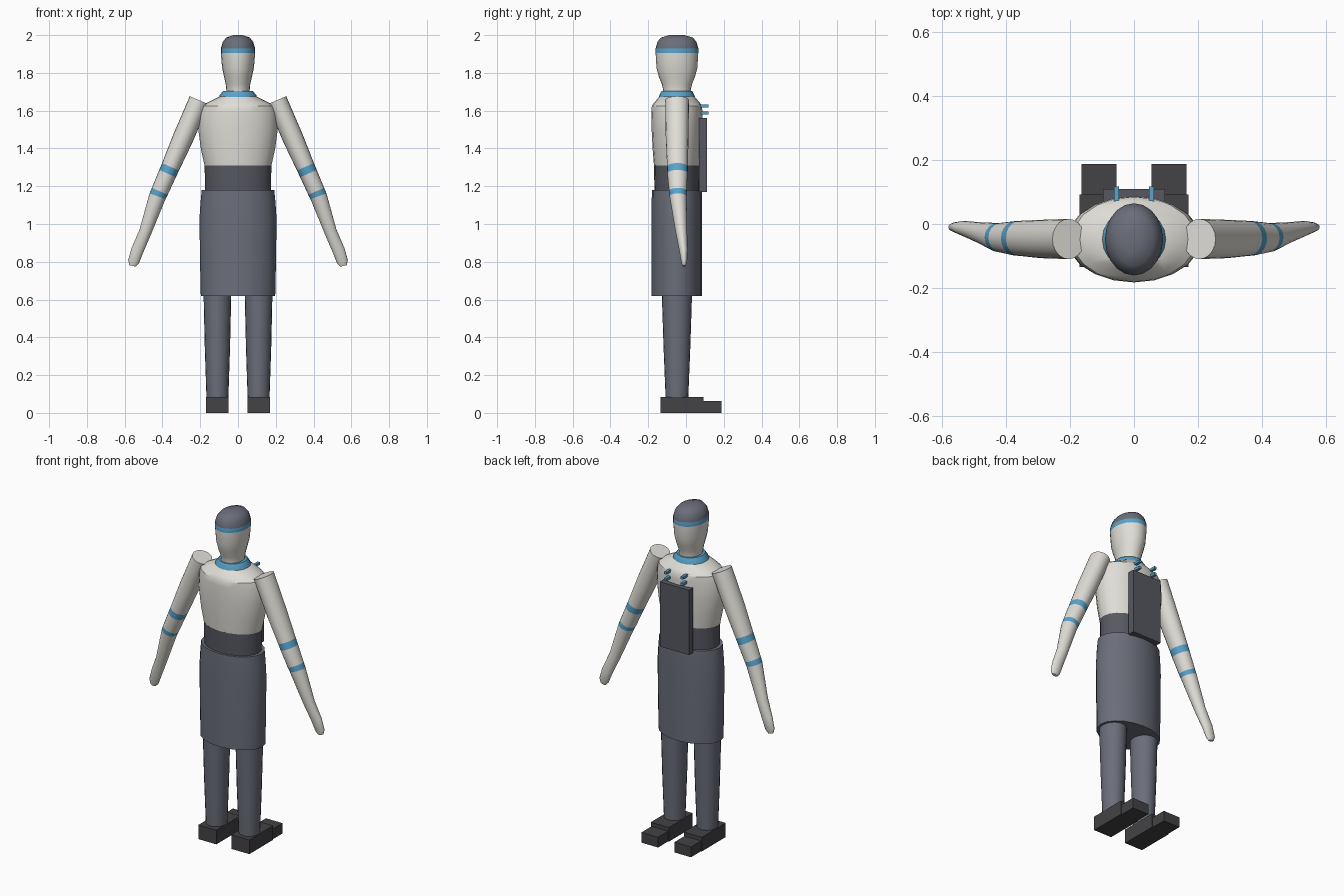
import bpy, bmesh, math
from mathutils import Vector

cube = bpy.data.objects.get("Cube")
if cube:
    bpy.data.objects.remove(cube, do_unlink=True)


def material(name, rgb):
    m = bpy.data.materials.new(name)
    m.use_nodes = True
    m.diffuse_color = (*rgb, 1)
    m.node_tree.nodes["Principled BSDF"].inputs["Base Color"].default_value = (*rgb, 1)
    return m


CREAM = material("cream", (0.75, 0.73, 0.68))
GREY = material("slate grey", (0.147, 0.156, 0.195))
DARK = material("dark grey", (0.095, 0.098, 0.12))
BLACK = material("shoe black", (0.056, 0.056, 0.062))
BLUE = material("trim blue", (0.10, 0.37, 0.60))

CY = -0.048   # depth of the body axis


def finish(name, bm, mats, smooth=True):
    bmesh.ops.recalc_face_normals(bm, faces=bm.faces)
    me = bpy.data.meshes.new(name)
    bm.to_mesh(me)
    bm.free()
    for m in mats:
        me.materials.append(m)
    ob = bpy.data.objects.new(name, me)
    bpy.context.collection.objects.link(ob)
    if smooth:
        bpy.ops.object.select_all(action="DESELECT")
        ob.select_set(True)
        bpy.context.view_layer.objects.active = ob
        bpy.ops.object.shade_smooth_by_angle(angle=math.radians(35))
    return ob


def loft(name, rings, mats, spans=None, tilt=False, segs=20):
    """Skin elliptical rings (x, y, z, width radius, depth radius)."""
    bm = bmesh.new()
    loops = []
    centres = [Vector(r[:3]) for r in rings]
    for i, (x, y, z, rw, rd) in enumerate(rings):
        side = Vector((1, 0, 0))
        if tilt:
            t = centres[min(i + 1, len(rings) - 1)] - centres[max(i - 1, 0)]
            side = Vector((-t.z, 0, t.x)).normalized()
        angles = [2 * math.pi * k / segs for k in range(segs)]
        loops.append([bm.verts.new(centres[i] + side * rw * math.cos(a)
                                   + Vector((0, rd * math.sin(a), 0))) for a in angles])
    for i in range(len(loops) - 1):
        for k in range(segs):
            n = (k + 1) % segs
            f = bm.faces.new((loops[i][k], loops[i][n], loops[i + 1][n], loops[i + 1][k]))
            f.material_index = spans[i] if spans else 0
    for loop, mi in ((loops[0], 0), (loops[-1], -1)):
        f = bm.faces.new(loop)
        f.material_index = spans[mi] if spans else 0
    return finish(name, bm, mats)


def column(name, rows, mats, spans=None):
    """Upright loft from rows of (z, width radius, depth radius, depth centre)."""
    return loft(name, [(0, y, z, rw, rd) for z, rw, rd, y in rows], mats, spans)


def box(name, lo, hi, mat):
    bm = bmesh.new()
    bmesh.ops.create_cube(bm, size=1)
    for v in bm.verts:
        v.co = Vector([(a + b) / 2 + c * (b - a) for a, b, c in zip(lo, hi, v.co)])
    return finish(name, bm, [mat], smooth=False)


# Head with blue headband and grey cap
column("head", [
    (1.66, 0.062, 0.075, CY), (1.71, 0.062, 0.073, CY), (1.74, 0.065, 0.08, CY),
    (1.78, 0.074, 0.096, CY), (1.825, 0.084, 0.108, CY), (1.905, 0.091, 0.113, CY),
    (1.93, 0.091, 0.113, CY), (1.965, 0.08, 0.103, CY), (1.987, 0.062, 0.084, CY),
    (2.0, 0.025, 0.04, CY)],
    [CREAM, BLUE, GREY], [0] * 5 + [1] + [2] * 3)

# Collar
column("collar", [(1.665, 0.102, 0.096, CY), (1.68, 0.098, 0.094, CY),
                  (1.705, 0.078, 0.08, CY)], [BLUE])

# Torso and waistband
column("torso", [
    (1.30, 0.175, 0.121, CY), (1.4, 0.197, 0.129, CY), (1.5, 0.21, 0.134, CY),
    (1.59, 0.206, 0.135, CY), (1.625, 0.195, 0.133, CY), (1.642, 0.165, 0.121, CY),
    (1.675, 0.098, 0.093, CY)], [CREAM])
column("waistband", [(1.15, 0.173, 0.118, CY), (1.31, 0.177, 0.122, CY)], [DARK])

# Skirt
column("skirt", [
    (0.62, 0.197, 0.134, CY), (0.8, 0.201, 0.134, CY), (1.03, 0.204, 0.134, CY),
    (1.12, 0.198, 0.134, CY), (1.18, 0.192, 0.132, CY)], [GREY])

for label, s in (("left", 1), ("right", -1)):
    # Arm with two blue bands, tapering to a flat hand
    arm = [
        (0.205, -0.047, 1.655, 0.055, 0.063), (0.293, -0.047, 1.45, 0.055, 0.06),
        (0.357, -0.045, 1.303, 0.049, 0.055), (0.373, -0.045, 1.267, 0.048, 0.054),
        (0.414, -0.043, 1.173, 0.046, 0.047), (0.426, -0.042, 1.147, 0.045, 0.045),
        (0.49, -0.025, 0.96, 0.033, 0.031), (0.533, -0.013, 0.86, 0.033, 0.023),
        (0.553, -0.01, 0.80, 0.03, 0.016), (0.558, -0.01, 0.778, 0.017, 0.009)]
    loft(label + "_arm", [(s * x, y, z, w, d) for x, y, z, w, d in arm],
         [CREAM, BLUE], [0, 0, 1, 0, 1, 0, 0, 0, 0], tilt=True)

    # Leg
    loft(label + "_leg", [(s * 0.109, CY, 0.08, 0.058, 0.06),
                          (s * 0.109, CY, 0.35, 0.067, 0.071),
                          (s * 0.109, CY, 0.66, 0.074, 0.081)], [GREY])

    # Shoe: tall heel block and lower toe block
    box(label + "_shoe", (s * 0.11 - 0.06, -0.135, 0), (s * 0.11 + 0.06, 0.092, 0.085), BLACK)
    box(label + "_toe", (s * 0.11 - 0.055, 0.08, 0), (s * 0.11 + 0.055, 0.188, 0.062), BLACK)

    # Blue clips above the back panel
    for row, z in (("lower", 1.58), ("upper", 1.618)):
        box(f"{label}_{row}_clip", (s * 0.055 - 0.008, 0.06, z),
            (s * 0.055 + 0.008, 0.118, z + 0.015), BLUE)

# Flat panel on the back
box("back_panel", (-0.097, 0.07, 1.17), (0.097, 0.11, 1.56), DARK)
